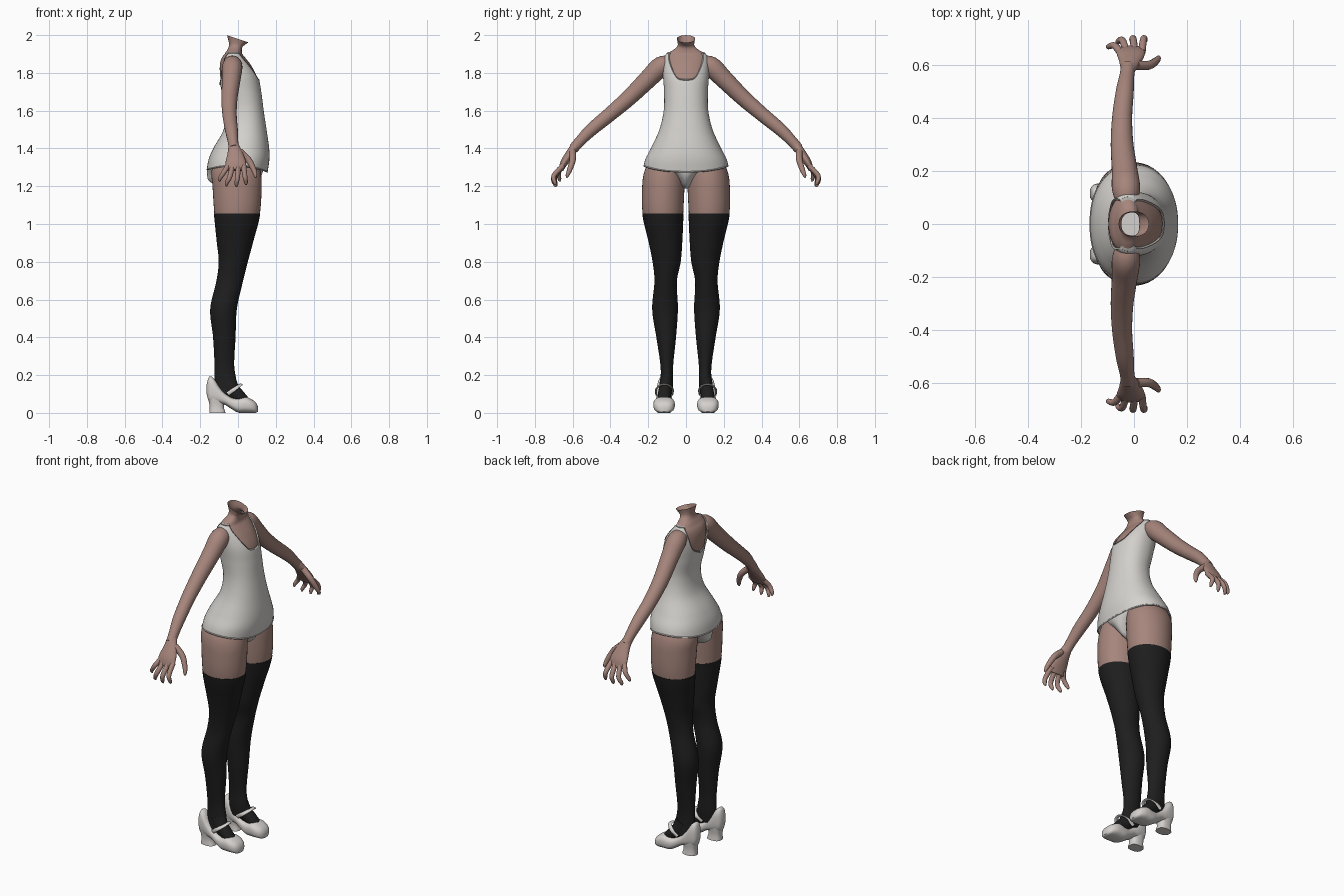
import bpy
import bmesh
from math import sin, cos, pi, radians, copysign
from mathutils import Vector

cube = bpy.data.objects.get("Cube")
if cube:
    bpy.data.objects.remove(cube)


def material(name, rgb):
    m = bpy.data.materials.new(name)
    m.use_nodes = True
    m.diffuse_color = (*rgb, 1)
    bsdf = m.node_tree.nodes["Principled BSDF"]
    bsdf.inputs["Base Color"].default_value = (*rgb, 1)
    bsdf.inputs["Roughness"].default_value = 0.8
    return m


SKIN = material("skin", (0.38, 0.235, 0.2))
CLOTH = material("off white cloth", (0.66, 0.64, 0.61))
TRIM = material("grey trim", (0.42, 0.4, 0.38))
BLACK = material("black stocking", (0.013, 0.013, 0.013))
SHOE = material("pale shoe leather", (0.66, 0.63, 0.61))


def at(rows, k):
    """Smooth interpolation of rows keyed by their first column."""
    n = len(rows)
    k = min(max(k, rows[0][0]), rows[-1][0])
    i = max(j for j in range(n - 1) if rows[j][0] <= k)

    def slope(j, c):
        a, b = rows[max(j - 1, 0)], rows[min(j + 1, n - 1)]
        return (b[c] - a[c]) / (b[0] - a[0])

    p, q = rows[i], rows[i + 1]
    h = q[0] - p[0]
    t = (k - p[0]) / h
    return [(1 + 2 * t) * (1 - t) ** 2 * p[c] + t * (1 - t) ** 2 * h * slope(i, c)
            + t * t * (3 - 2 * t) * q[c] + t * t * (t - 1) * h * slope(i + 1, c)
            for c in range(1, len(p))]


def oval(center, u, v, n=32, power=2.0):
    def f(c):
        return copysign(abs(c) ** (2 / power), c)
    return [center + u * f(cos(2 * pi * i / n)) + v * f(sin(2 * pi * i / n)) for i in range(n)]


def loft(name, rings, mat, caps=True, mirror=True):
    bm = bmesh.new()
    loops = [[bm.verts.new(p) for p in ring] for ring in rings]
    n = len(loops[0])
    for a, b in zip(loops, loops[1:]):
        for i in range(n):
            j = (i + 1) % n
            bm.faces.new((a[i], a[j], b[j], b[i]))
    if caps:
        bm.faces.new(loops[0])
        bm.faces.new(loops[-1])
    bmesh.ops.recalc_face_normals(bm, faces=bm.faces)
    mesh = bpy.data.meshes.new(name)
    bm.to_mesh(mesh)
    bm.free()
    mesh.materials.append(mat)
    ob = bpy.data.objects.new(name, mesh)
    bpy.context.collection.objects.link(ob)
    bpy.ops.object.select_all(action="DESELECT")
    ob.select_set(True)
    bpy.context.view_layer.objects.active = ob
    bpy.ops.object.shade_smooth_by_angle(angle=radians(50))
    if mirror:
        mod = ob.modifiers.new("other side", "MIRROR")
        mod.use_axis = (False, True, False)
    return ob


def tube(name, pts, mat, side=(1, 0, 0), steps=5, n=20, **kw):
    """Points are x, y, z, radius along side, optional second radius."""
    rows = [(i, *p[:4], p[-1]) for i, p in enumerate(pts)]
    rings = []
    last = len(pts) - 1
    for s in range(last * steps + 1):
        k = s / steps
        x, y, z, a, b = at(rows, k)
        d = Vector(at(rows, k + 0.05)[:3]) - Vector(at(rows, k - 0.05)[:3])
        d.normalize()
        u = Vector(side)
        u = (u - d * u.dot(d)).normalized()
        rings.append(oval(Vector((x, y, z)), u * a, d.cross(u) * b, n))
    return loft(name, rings, mat, **kw)


def level_ring(z, xb, xf, yi, yo, power=2.0, n=40):
    return oval(Vector(((xb + xf) / 2, (yi + yo) / 2, z)),
                Vector(((xf - xb) / 2, 0, 0)), Vector((0, (yo - yi) / 2, 0)), n, power)


def span(a, b, n):
    return [a + (b - a) * i / n for i in range(n + 1)]


# Torso outline: height, back, front, half width
TORSO = [(1.27, -.167, .155, .23), (1.34, -.155, .165, .215), (1.4, -.13, .164, .185),
         (1.5, -.075, .15, .14), (1.6, -.062, .135, .117), (1.7, -.085, .122, .115),
         (1.78, -.1, .106, .12), (1.84, -.102, .075, .12), (1.88, -.092, .045, .115),
         (1.905, -.072, .025, .1), (1.922, -.058, .022, .068), (1.945, -.05, .027, .048),
         (1.97, -.052, .042, .046), (2.0, -.06, .058, .05)]


def torso_point(z, ang, off=0.0):
    xb, xf, w = at(TORSO, z)
    c, s = cos(ang), sin(ang)
    e = 2 / 2.2
    return Vector(((xb + xf) / 2 + ((xf - xb) / 2 + off) * copysign(abs(c) ** e, c),
                   (w + off) * copysign(abs(s) ** e, s), z))


N = 96
ANGLES = [2 * pi * i / N for i in range(N)]

# Bare upper body with a slanted open neck
body = []
for z in span(1.55, 2.0, 50):
    ring = [torso_point(z, a, -.006 if z < 1.91 else -.002) for a in ANGLES]
    for p in ring:
        p.z -= max(0, z - 1.93) / .07 * .04 * min(1, max(0, (p.x + .06) / .12))
    body.append(ring)
loft("upper_body", body, SKIN, caps=False, mirror=False)

# Sleeveless top: neckline height by angle from the front
NECKLINE = [(0, 1.765), (20, 1.775), (32, 1.81), (47, 1.87), (58, 1.907), (90, 1.909),
            (120, 1.907), (132, 1.86), (150, 1.78), (180, 1.74)]


def neck_z(a):
    d = a * 180 / pi
    return min(1.909, at(NECKLINE, min(d, 360 - d))[0])


def hem_z(a):
    return 1.292 - .013 * cos(2 * a) - .006 * cos(a)


top = [[torso_point(hem_z(a) + (neck_z(a) - hem_z(a)) * t, a, .001) for a in ANGLES]
       for t in span(0, 1, 48)]
shirt = loft("sleeveless_top", top, CLOTH, caps=False, mirror=False)
mod = shirt.modifiers.new("cloth thickness", "SOLIDIFY")
mod.thickness = .004


def edging(name, height, off, r, mat):
    rings = []
    for k in range(5):
        t = 2 * pi * k / 4
        rings.append([torso_point(height(a) + r * sin(t), a, off + r * cos(t)) for a in ANGLES])
    return loft(name, rings, mat, caps=False, mirror=False)


edging("neckline_trim", lambda a: neck_z(a) - .003, .0, .004, TRIM)
edging("hem_edge", lambda a: hem_z(a) + .003, .0, .004, CLOTH)

# Briefs
BRIEFS = [(1.188, -.05, .04, .014), (1.2, -.105, .075, .026), (1.23, -.155, .108, .048),
          (1.265, -.163, .128, .085), (1.31, -.16, .135, .165), (1.37, -.13, .135, .175)]
loft("briefs", [level_ring(z, b, f, -w, w) for z in span(1.188, 1.37, 24)
                for b, f, w in [at(BRIEFS, z)]], CLOTH, mirror=False)

# Legs: height, back, front, inner, outer
LEG = [(.1, -.12, 0, .075, .14), (.17, -.122, -.01, .07, .133), (.25, -.122, -.022, .07, .133),
       (.4, -.13, -.015, .055, .155), (.55, -.145, -.008, .045, .177), (.7, -.112, .025, .05, .165),
       (.8, -.1, .05, .03, .175), (.9, -.11, .077, .022, .195), (1.05, -.125, .115, .015, .229),
       (1.2, -.135, .125, .008, .232), (1.28, -.14, .12, .008, .22), (1.36, -.12, .1, .015, .18)]


def leg_part(name, lo, hi, n, off, mat):
    rings = []
    for z in span(lo, hi, n):
        b, f, i, o = at(LEG, z)
        rings.append(level_ring(z, b - off, f + off, i - off, o + off))
    loft(name, rings, mat)


leg_part("thigh", 1.04, 1.36, 20, 0, SKIN)
leg_part("stocking", .1, 1.055, 60, .002, BLACK)
tube("stocking_foot", [(-.06, .106, .17, .032, .05), (-.035, .11, .12, .035, .045),
                       (0, .115, .092, .035, .036), (.05, .117, .05, .035, .024)],
     BLACK, side=(0, 1, 0))

# Arms and hands
tube("arm", [(-.03, .07, 1.85, .035), (-.03, .13, 1.835, .053), (-.035, .2, 1.768, .049),
             (-.045, .3, 1.67, .043), (-.045, .4, 1.583, .038), (-.035, .5, 1.5, .034),
             (-.027, .56, 1.44, .028), (-.022, .595, 1.4, .027)], SKIN, n=28)
tube("palm", [(-.024, .58, 1.42, .026, .024), (-.015, .615, 1.37, .042, .023),
              (-.012, .645, 1.325, .054, .02), (-.012, .663, 1.285, .05, .013)], SKIN, n=24)
for name, x, tip_x, tip_y, tip_z in [("little_finger", -.052, -.096, .67, 1.225),
                                     ("ring_finger", -.028, -.06, .69, 1.2),
                                     ("middle_finger", .002, -.008, .695, 1.197),
                                     ("index_finger", .03, .042, .695, 1.207)]:
    mid = (x + tip_x) / 2
    tube(name, [(x, .65, 1.31, .014), (mid, tip_y + .004, tip_z + .05, .013),
                (tip_x, tip_y, tip_z + .015, .01), (tip_x, tip_y - .006, tip_z, .004)], SKIN, n=12)
tube("thumb", [(.008, .6, 1.385, .018), (.055, .6, 1.34, .017), (.082, .615, 1.29, .014),
               (.092, .627, 1.26, .01), (.094, .632, 1.245, .004)], SKIN, side=(0, 1, 0), n=12)

# Shoes: length position, half width, underside, top
SOLE = [(-.166, .016, .1, .15), (-.155, .031, .06, .19), (-.13, .038, .05, .185),
        (-.1, .041, .048, .14), (-.07, .042, .043, .105), (-.03, .047, .018, .08),
        (0, .053, .002, .078), (.04, .057, 0, .085), (.07, .054, 0, .073),
        (.095, .04, 0, .055), (.105, .02, .006, .036)]
shoe = []
for x in span(-.166, .105, 44):
    w, lo, hi = at(SOLE, x)
    shoe.append(oval(Vector((x, .116, (lo + hi) / 2)), Vector((0, w, 0)),
                     Vector((0, 0, (hi - lo) / 2)), 32, 2.6))
loft("shoe", shoe, SHOE)
HEEL = [(0, -.152, -.066, .034), (.035, -.15, -.075, .031), (.09, -.16, -.06, .037)]
loft("shoe_heel", [level_ring(z, b, f, .116 - w, .116 + w, 2.6) for z in span(0, .09, 8)
                   for b, f, w in [at(HEEL, z)]], SHOE)
tube("shoe_strap", [(-.055, .072, .1, .011, .005), (-.02, .07, .125, .011, .005),
                    (.008, .09, .145, .011, .005), (.014, .114, .15, .011, .005),
                    (.008, .138, .145, .011, .005), (-.02, .158, .125, .011, .005),
                    (-.055, .158, .1, .011, .005)], SHOE, n=12)
